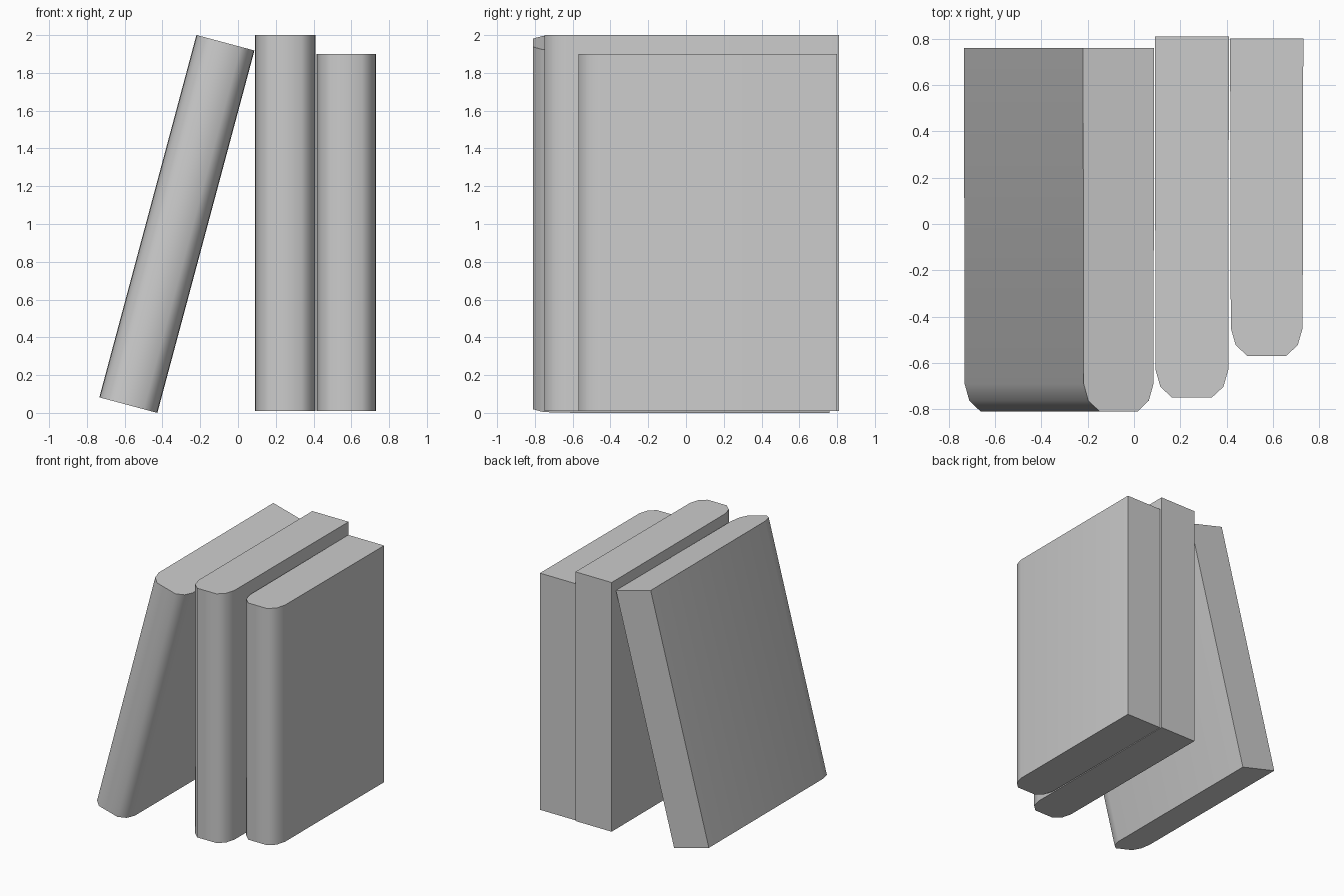
import bpy
import bmesh
import math

if "Cube" in bpy.data.objects:
    bpy.data.objects.remove(bpy.data.objects["Cube"])


def book(name, location, width, front, back, height, centre=0.0, tilt=0.0):
    """Solid book with a rounded spine facing -y."""
    w = width / 2
    left = [(-w, back), (-w + 0.003, front + 0.12),
            (-w + 0.024, front + 0.047), (-w + 0.075, front)]
    outline = left + [(-x, y) for x, y in reversed(left)]

    bm = bmesh.new()
    base = bm.faces.new([bm.verts.new((x + centre, y, 0)) for x, y in outline])
    top = bmesh.ops.extrude_face_region(bm, geom=[base])
    bmesh.ops.translate(bm, vec=(0, 0, height),
                        verts=[v for v in top["geom"] if isinstance(v, bmesh.types.BMVert)])
    bmesh.ops.recalc_face_normals(bm, faces=bm.faces)
    mesh = bpy.data.meshes.new(name)
    bm.to_mesh(mesh)
    bm.free()

    obj = bpy.data.objects.new(name, mesh)
    obj.location = location
    obj.rotation_euler.y = tilt
    bpy.context.collection.objects.link(obj)
    # Smooth the spine, keep the page block corners sharp
    bpy.ops.object.select_all(action='DESELECT')
    obj.select_set(True)
    bpy.context.view_layer.objects.active = obj
    bpy.ops.object.shade_smooth_by_angle(angle=math.radians(55))
    return obj


# Two upright books
book("upright_tall_book", (0.25, 0, 0.01), 0.32, -0.75, 0.81, 1.99)
book("upright_short_book", (0.573, 0, 0.01), 0.316, -0.57, 0.80, 1.89)

# Leaning book, pivoting on its bottom right edge
book("leaning_book", (-0.427, 0, 0), 0.318, -0.81, 0.76, 1.986,
     centre=-0.159, tilt=math.radians(15))
